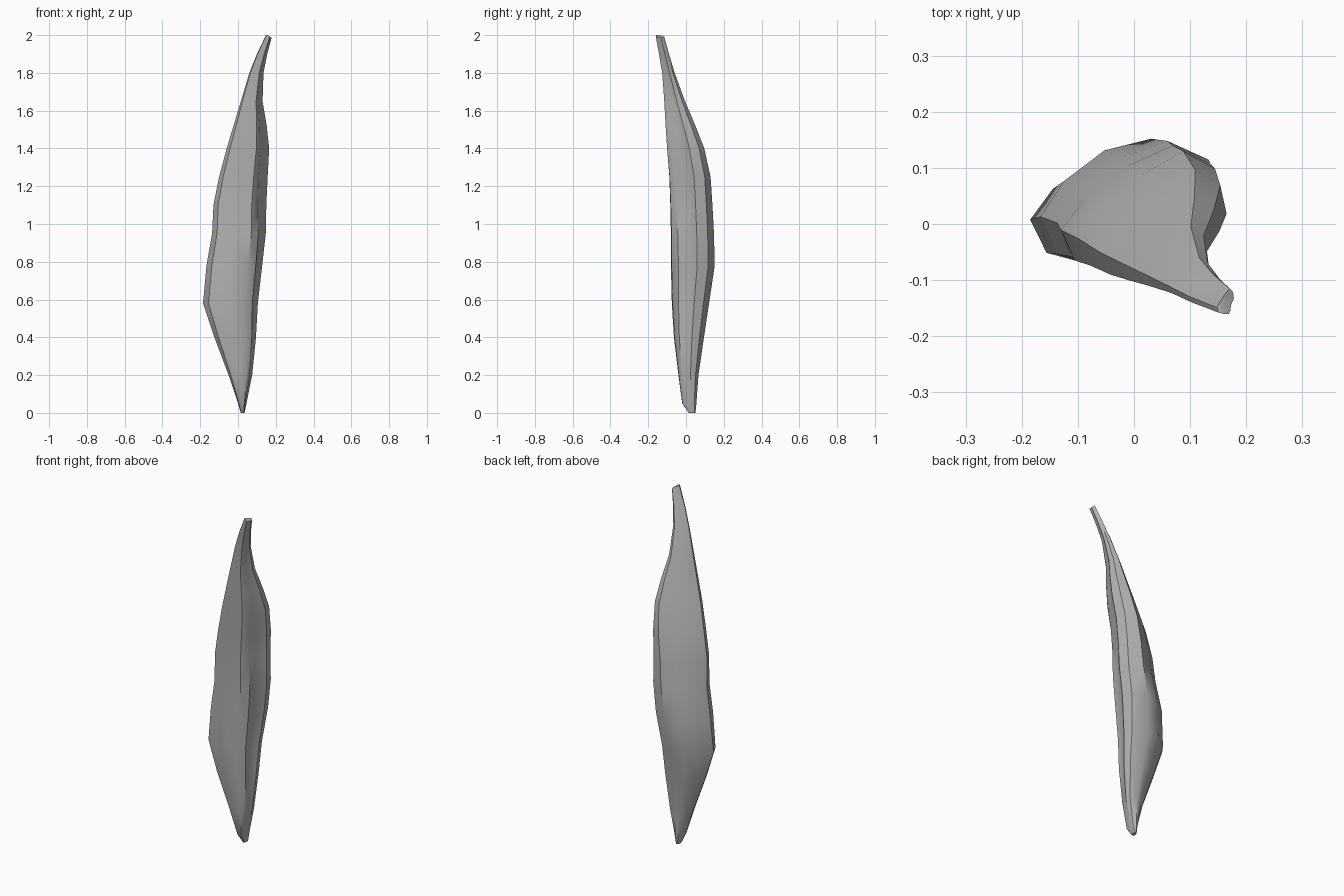
import bpy
import bmesh
import math
from mathutils import Vector

cube = bpy.data.objects.get("Cube")
if cube:
    bpy.data.objects.remove(cube, do_unlink=True)


def make_material(name, colour):
    mat = bpy.data.materials.new(name)
    mat.use_nodes = True
    mat.diffuse_color = colour
    shader = mat.node_tree.nodes["Principled BSDF"]
    shader.inputs["Base Color"].default_value = colour
    shader.inputs["Roughness"].default_value = 0.8
    return mat


# Cross-sections as fractions of the bounding box, counter-clockwise from the
# right-hand corner: flat front, front ridge, shallow hollow, rounded back
LOWER_SECTION = [(0, .42), (.1, .12), (.4, 0), (.75, .02), (.9, .18), (.91, .42),
                 (1, .6), (.95, .85), (.66, 1), (.38, .93), (.14, .7)]
UPPER_SECTION = [(0, .25), (.08, .05), (.35, 0), (.7, 0), (.79, .12), (.83, .35),
                 (1, .6), (.95, .86), (.75, 1), (.45, .76), (.15, .46)]

# Bounds of the stone at each height: z, x min, x max, y min, y max
BOUNDS = [
    (0, .015, .035, .015, .05),
    (.05, 0, .045, -.02, .055),
    (.2, -.05, .075, -.04, .066),
    (.4, -.125, .095, -.064, .095),
    (.58, -.185, .105, -.075, .122),
    (.78, -.167, .128, -.08, .152),
    (.95, -.137, .147, -.08, .148),
    (1.1, -.13, .15, -.083, .14),
    (1.25, -.1, .157, -.088, .13),
    (1.4, -.06, .165, -.1, .097),
    (1.52, -.024, .152, -.108, .05),
    (1.65, .015, .13, -.115, -.005),
    (1.8, .06, .135, -.126, -.06),
    (1.9, .1, .155, -.143, -.09),
    (2, .148, .178, -.16, -.115),
]


def section_ring(bm, z, x0, x1, y0, y1):
    """One loop of vertices, blending from the lower to the upper section."""
    blend = min(max((z - 0.7) / 0.7, 0), 1)
    ring = []
    for low, high in zip(LOWER_SECTION, UPPER_SECTION):
        p = Vector(low).lerp(Vector(high), blend)
        ring.append(bm.verts.new((x0 + p.x * (x1 - x0), y0 + p.y * (y1 - y0), z)))
    return ring


# Stone shard lofted through the sections
bm = bmesh.new()
rings = [section_ring(bm, *bounds) for bounds in BOUNDS]
count = len(LOWER_SECTION)
for lower, upper in zip(rings, rings[1:]):
    for i in range(count):
        j = (i + 1) % count
        bm.faces.new((lower[i], lower[j], upper[j], upper[i]))
bm.faces.new(reversed(rings[0]))
bm.faces.new(rings[-1])

# The broken tip slopes down towards the left
for v in rings[-1]:
    v.co.z -= max(v.co.x - 0.158, 0) * 0.7

bmesh.ops.triangulate(bm, faces=bm.faces[:], quad_method='SHORT_EDGE')
bmesh.ops.recalc_face_normals(bm, faces=bm.faces[:])

mesh = bpy.data.meshes.new("stone_shard")
bm.to_mesh(mesh)
bm.free()
shard = bpy.data.objects.new("stone_shard", mesh)
bpy.context.collection.objects.link(shard)
mesh.materials.append(make_material("stone grey", (0.45, 0.45, 0.45, 1)))

# Soft faces with the sharp ridges kept
bpy.ops.object.select_all(action='DESELECT')
shard.select_set(True)
bpy.context.view_layer.objects.active = shard
bpy.ops.object.shade_smooth_by_angle(angle=math.radians(35))
